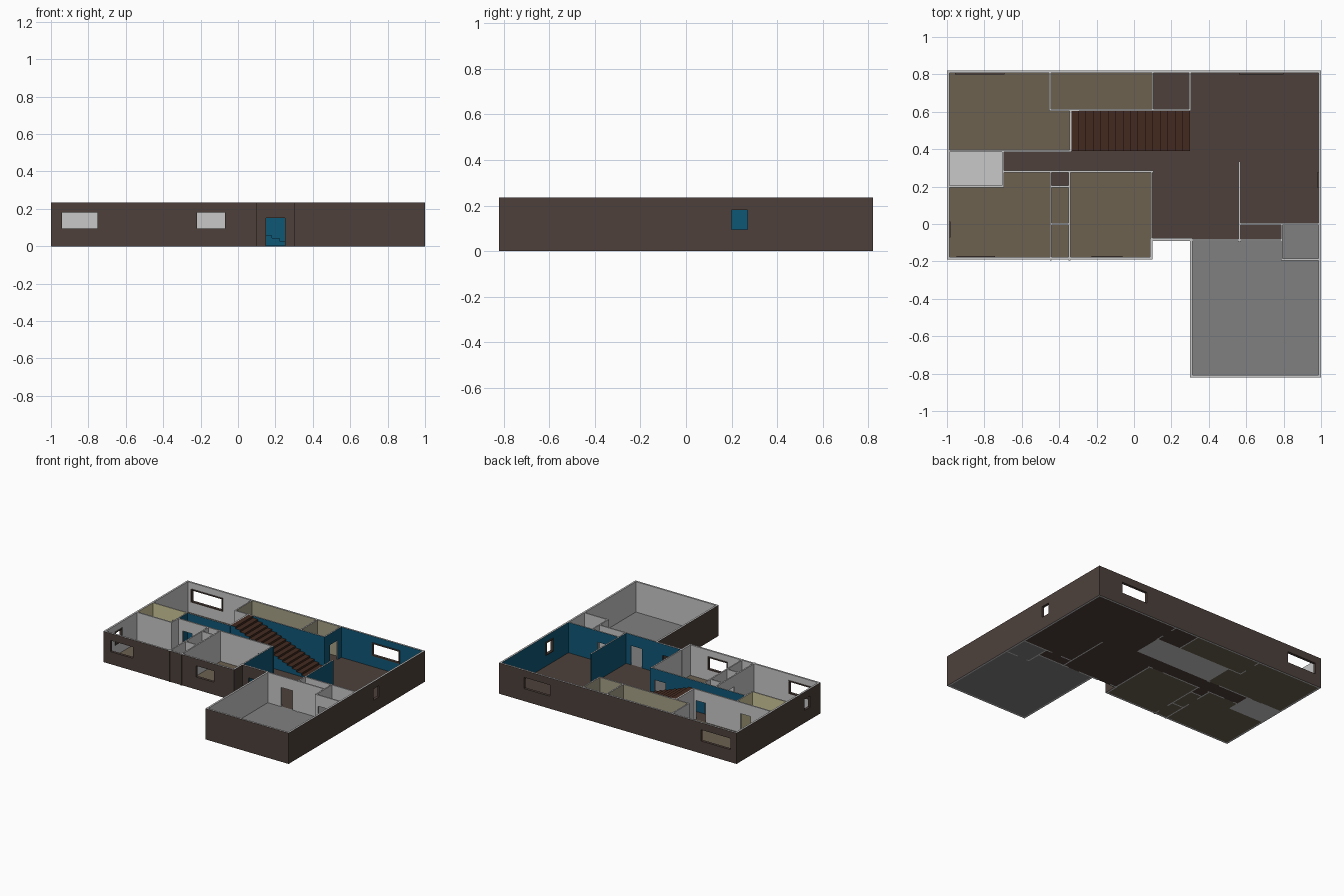
import bpy, bmesh

if "Cube" in bpy.data.objects:
    bpy.data.objects.remove(bpy.data.objects["Cube"])

H, FLOOR = 0.235, 0.004

# ---------- colours (sRGB 0-255 converted to linear) ----------
def material(name, *rgb):
    m = bpy.data.materials.new(name)
    lin = [((c / 255 + 0.055) / 1.055) ** 2.4 for c in rgb]
    m.diffuse_color = (*lin, 1)
    m.use_nodes = True
    m.node_tree.nodes["Principled BSDF"].inputs["Base Color"].default_value = m.diffuse_color
    return m

COLOURS = {
    "brown": material("siding_brown", 77, 64, 59),
    "light": material("light_grey", 200, 200, 200),
    "blue": material("wall_blue", 15, 87, 118),
    "olive": material("closet_olive", 165, 160, 136),
    "yellow": material("bath_yellow", 205, 198, 152),
    "tan": material("carpet_tan", 108, 97, 80),
    "grey": material("concrete_grey", 128, 128, 128),
    "stair": material("stair_brown", 67, 42, 32),
}
NAMES = list(COLOURS)

# ---------- rooms: name, x0, y0, x1, y1, wall colour, floor colour (first match wins) ----------
ROOMS = [
    ("bathroom", -1, .20, -.70, .39, "yellow", "light"),
    ("main_closet", -.45, .61, .10, .82, "olive", "tan"),
    ("hall_closet", .10, .61, .30, .82, "olive", "brown"),
    ("stairwell", -.34, .39, .30, .61, "blue", "light"),
    ("main_bedroom", -1, .39, -.34, .82, "light", "tan"),
    ("linen_closet", -.445, .20, -.345, .28, "light", "brown"),
    ("upper_closet", -.445, 0, -.345, .20, "light", "tan"),
    ("lower_closet", -.445, -.19, -.345, 0, "light", "tan"),
    ("left_bedroom", -1, -.19, -.445, .28, "light", "tan"),
    ("middle_bedroom", -.345, -.19, .095, .28, "light", "tan"),
    ("utility", .79, -.19, 1, 0, "light", "grey"),
    ("pantry", .565, -.085, .79, 0, "light", "brown"),
    ("garage", .30, -.82, 1, -.085, "light", "grey"),
    ("living", .095, -.085, 1, .82, "blue", "brown"),
    ("hall", -.70, .28, .10, .39, "blue", "brown"),
]

# ---------- outer wall rectangles ----------
T = 0.014
OUTER = [
    (-1, -.19, .10, -.19 + T), (.10 - T, -.19, .10, -.09 + T),
    (.10 - T, -.09, .30 + T, -.09 + T), (.30, -.82, .30 + T, -.09 + T),
    (.30, -.82, 1, -.82 + T), (1 - T, -.82, 1, .82),
    (-1, .82 - T, 1, .82), (-1, -.19, -1 + T, .82),
]

# ---------- inner walls: axis, position, start, end ----------
INNER_LINES = [
    ("y", .39, -1, -.34), ("y", .61, -.45, .30), ("x", -.34, .39, .61),
    ("x", -.45, .61, .82), ("x", .10, .61, .82), ("x", .30, .61, .82),
    ("y", .20, -1, -.70), ("x", -.70, .20, .39), ("y", .28, -.70, .10),
    ("x", -.445, -.19, .28), ("x", -.345, -.19, .28),
    ("y", .20, -.445, -.345), ("y", 0, -.445, -.345),
    ("x", .095, -.09, .28), ("x", .565, -.09, .33), ("y", 0, .565, 1),
    ("x", .79, -.19, 0), ("y", -.19, .79, 1), ("y", -.085, .30, .79),
]
W = 0.005
INNER = [(a - W, p - W, b + W, p + W) if ax == "y" else (p - W, a - W, p + W, b + W)
         for ax, p, a, b in INNER_LINES]
INNER = [(max(x0, -1), max(y0, -.82), min(x1, 1), min(y1, .82)) for x0, y0, x1, y1 in INNER]

# ---------- openings: axis, position, start, end ----------
DOORS = [
    ("y", -.083, .15, .25), ("y", -.085, .425, .52), ("y", .39, -.82, -.735),
    ("y", .39, -.44, -.36), ("y", .28, -.66, -.58), ("y", .28, -.43, -.36),
    ("y", .28, -.025, .065), ("x", .30, .67, .76), ("x", -.45, .67, .76),
    ("x", -.445, .06, .15), ("x", -.345, -.14, -.05), ("y", 0, .66, .74),
    ("y", -.19, .81, .89),
]
WINDOWS = [  # last value: direction towards the room
    ("y", -.19 + T / 2, -.94, -.75, 1), ("y", -.19 + T / 2, -.22, -.07, 1),
    ("y", .82 - T / 2, -.95, -.70, -1), ("y", .82 - T / 2, .57, .79, -1),
    ("x", 1 - T / 2, .20, .27, -1), ("x", -1 + T / 2, -.065, .005, 1),
]
OPENINGS = [(*d, 0, .15) for d in DOORS] + [(*w[:4], .095, .18) for w in WINDOWS]

# ---------- uneven grid made from every wall, room and opening edge ----------
def cuts(values):
    return sorted({round(v, 4) for v in values})

RECTS = OUTER + INNER
XS = cuts([v for r in RECTS for v in (r[0], r[2])] +
          [v for o in OPENINGS if o[0] == "y" for v in o[2:4]] + [v for r in ROOMS for v in (r[1], r[3])])
YS = cuts([v for r in RECTS for v in (r[1], r[3])] +
          [v for o in OPENINGS if o[0] == "x" for v in o[2:4]] + [v for r in ROOMS for v in (r[2], r[4])])
ZS = [0, .095, .15, .18, H]
AXES = (XS, YS, ZS)

def centre(cell):
    # cells past the edge of the grid get a centre outside the house
    return [ax[0] - 1 if i < 0 else ax[-1] + 1 if i >= len(ax) - 1 else (ax[i] + ax[i + 1]) / 2
            for ax, i in zip(AXES, cell)]

def inside(rects, x, y):
    return any(r[0] < x < r[2] and r[1] < y < r[3] for r in rects)

def opened(x, y, z):
    for ax, p, a, b, z0, z1 in OPENINGS:
        across, along = (x, y) if ax == "x" else (y, x)
        if abs(across - p) < .013 and a < along < b and z0 < z < z1:
            return True
    return False

def wall_kind(cell):
    x, y, z = centre(cell)
    if not 0 < z < H or opened(x, y, z):
        return None
    return "outer" if inside(OUTER, x, y) else "inner" if inside(INNER, x, y) else None

def room_at(x, y):
    return next((r for r in ROOMS if r[1] < x < r[3] and r[2] < y < r[4]), None)

def finish(bm, name):
    bmesh.ops.remove_doubles(bm, verts=bm.verts, dist=1e-5)
    me = bpy.data.meshes.new(name)
    bm.to_mesh(me)
    bm.free()
    for m in COLOURS.values():
        me.materials.append(m)
    ob = bpy.data.objects.new(name, me)
    bpy.context.collection.objects.link(ob)
    return ob

def quad(bm, pts, colour):
    bm.faces.new([bm.verts.new(p) for p in pts]).material_index = NAMES.index(colour)

def box(bm, lo, hi, colour, side=None):
    # axis-aligned box; 'side' recolours the faces pointing along y
    for ax in range(3):
        u, v = (ax + 1) % 3, (ax + 2) % 3
        for s in (0, 1):
            pts = []
            for a, b in ((0, 0), (1, 0), (1, 1), (0, 1)):
                p = [0, 0, 0]
                p[ax], p[u], p[v] = (lo, hi)[s][ax], (lo, hi)[a][u], (lo, hi)[b][v]
                pts.append(p)
            quad(bm, pts if s else pts[::-1], side if side and ax == 1 else colour)

# ---------- walls: outer and inner, each side painted for the room it faces ----------
CELLS = [(i, j, k) for i in range(len(XS) - 1) for j in range(len(YS) - 1) for k in range(len(ZS) - 1)]
KIND = {c: wall_kind(c) for c in CELLS}
for kind in ("outer", "inner"):
    bm = bmesh.new()
    for c in CELLS:
        if KIND[c] != kind:
            continue
        for ax in range(3):
            for s in (0, 1):
                n = list(c)
                n[ax] += 2 * s - 1
                if KIND.get(tuple(n)):
                    continue
                x, y, z = centre(n)
                room = room_at(x, y)
                if ax == 2 and not 0 < z < H:
                    colour = "light"
                elif inside(RECTS, x, y):          # reveals of doors and windows
                    colour = "brown" if kind == "outer" else "light"
                else:
                    colour = room[5] if room else "brown"
                u, v = (ax + 1) % 3, (ax + 2) % 3
                pts = []
                for a, b in ((0, 0), (1, 0), (1, 1), (0, 1)):
                    p = [0, 0, 0]
                    p[ax], p[u], p[v] = AXES[ax][c[ax] + s], AXES[u][c[u] + a], AXES[v][c[v] + b]
                    pts.append(p)
                quad(bm, pts if s else pts[::-1], colour)
    finish(bm, kind + "_walls")

# ---------- floors, one per room ----------
for room in ROOMS:
    bm = bmesh.new()
    for c in CELLS:
        x, y, _ = centre(c)
        if c[2] == 0 and not KIND[c] and room_at(x, y) is room:
            x0, x1, y0, y1 = XS[c[0]], XS[c[0] + 1], YS[c[1]], YS[c[1] + 1]
            pts = [(x0, y0), (x1, y0), (x1, y1), (x0, y1)]
            quad(bm, [(*p, FLOOR) for p in pts], room[6])
            quad(bm, [(*p, 0) for p in pts[::-1]], room[6])
    finish(bm, room[0] + "_floor")

# ---------- staircase rising to the left, blue side panel ----------
bm = bmesh.new()
STEPS, X0, X1 = 16, -.335, .30
run = (X1 - X0) / STEPS
for i in range(STEPS):
    top = H * (i + 1) / STEPS
    box(bm, (X1 - (i + 1) * run, .39, FLOOR), (X1 - i * run, .605, top), "stair", "blue")
finish(bm, "staircase")

# ---------- window frames on the room side ----------
for n, (ax, p, a, b, d) in enumerate(WINDOWS):
    bm = bmesh.new()
    near, far = sorted((p + d * T / 2, p + d * (T / 2 + .006)))
    f, z0, z1 = .008, .095, .18
    for s0, s1, lo, hi in ((a - f, b + f, z0 - f, z0), (a - f, b + f, z1, z1 + f),
                           (a - f, a, z0, z1), (b, b + f, z0, z1)):
        if ax == "y":
            box(bm, (s0, near, lo), (s1, far, hi), "brown")
        else:
            box(bm, (near, s0, lo), (far, s1, hi), "brown")
    finish(bm, f"window_frame_{n + 1}")
